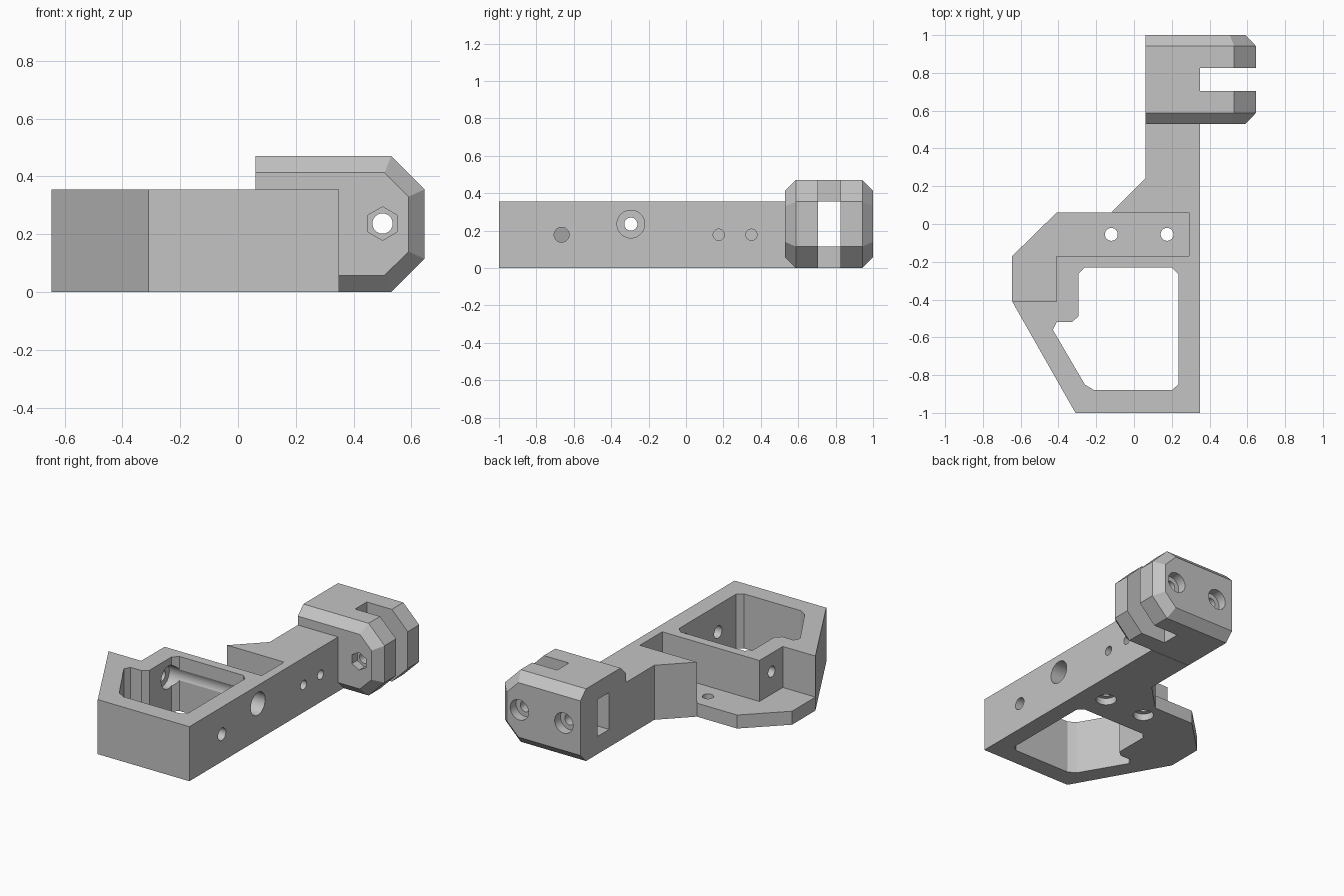
import bpy, bmesh, math
from mathutils import Vector, Matrix

cube = bpy.data.objects.get("Cube")
if cube:
    bpy.data.objects.remove(cube)

grey = bpy.data.materials.new("plain_grey")
grey.use_nodes = True
colour = (0.55, 0.55, 0.55, 1)
grey.diffuse_color = colour
grey.node_tree.nodes["Principled BSDF"].inputs["Base Color"].default_value = colour


def loft(name, rings):
    """Solid through rings of equal point count."""
    bm = bmesh.new()
    loops = [[bm.verts.new(p) for p in ring] for ring in rings]
    n = len(loops[0])
    bm.faces.new(loops[0])
    bm.faces.new(loops[-1])
    for a, b in zip(loops, loops[1:]):
        for i in range(n):
            j = (i + 1) % n
            bm.faces.new((a[i], a[j], b[j], b[i]))
    bmesh.ops.recalc_face_normals(bm, faces=bm.faces)
    mesh = bpy.data.meshes.new(name)
    bm.to_mesh(mesh)
    bm.free()
    mesh.materials.append(grey)
    obj = bpy.data.objects.new(name, mesh)
    bpy.context.collection.objects.link(obj)
    return obj


def prism(name, outline, z0, z1):
    return loft(name, [[(x, y, z) for x, y in outline] for z in (z0, z1)])


def box(name, x0, x1, y0, y1, z0, z1):
    return prism(name, [(x0, y0), (x1, y0), (x1, y1), (x0, y1)], z0, z1)


def bore(start, end, radius, sides=40):
    """Round or hexagonal cutter between two points."""
    a, b = Vector(start), Vector(end)
    axis = (b - a).normalized()
    up = Vector((1, 0, 0)) if abs(axis.z) > 0.5 else Vector((0, 0, 1))
    ring = [Matrix.Rotation(math.tau * i / sides, 3, axis) @ (up * radius) for i in range(sides)]
    return loft("bore_cutter", [[p + r for r in ring] for p in (a, b)])


def carve(obj, cutters):
    for c in cutters:
        c.hide_render = True
        mod = obj.modifiers.new("cut", 'BOOLEAN')
        mod.operation, mod.solver, mod.object = 'DIFFERENCE', 'EXACT', c
    bpy.context.view_layer.update()
    graph = bpy.context.evaluated_depsgraph_get()
    mesh = bpy.data.meshes.new_from_object(obj.evaluated_get(graph))
    obj.modifiers.clear()
    obj.data = mesh
    for c in cutters:
        bpy.data.objects.remove(c)
    # Smooth bores, crisp edges
    bpy.ops.object.select_all(action='DESELECT')
    obj.select_set(True)
    bpy.context.view_layer.objects.active = obj
    bpy.ops.object.shade_smooth_by_angle(angle=math.radians(25))


# Main bracket plate with its arm
body = prism("bracket_body", [
    (-0.31, -1), (0.35, -1), (0.35, 0.585), (0.06, 0.585), (0.06, 0.24),
    (-0.12, 0.06), (-0.41, 0.06), (-0.645, -0.17), (-0.645, -0.41)], 0, 0.355)

# Step that leaves a thin mounting floor
step = prism("step_cutter", [
    (-0.8, -0.41), (-0.41, -0.41), (-0.41, -0.17), (0.29, -0.17),
    (0.29, 0.06), (-0.12, 0.06), (-0.2, 0.2), (-0.8, 0.2)], 0.088, 0.6)

# Large opening through the plate
opening = prism("opening_cutter", [
    (-0.26, -0.23), (0.20, -0.23), (0.235, -0.265), (0.235, -0.85), (0.20, -0.88),
    (-0.21, -0.88), (-0.26, -0.85), (-0.43, -0.56), (-0.41, -0.52),
    (-0.33, -0.52), (-0.295, -0.49), (-0.295, -0.265)], -0.2, 0.6)

cutters = [step, opening,
           bore((0.5, -0.295, 0.235), (-0.34, -0.295, 0.235), 0.074),
           bore((0, -0.295, 0.235), (-0.6, -0.295, 0.235), 0.035),
           bore((0.5, -0.665, 0.178), (0.1, -0.665, 0.178), 0.04)]
# Blind side holes
for y in (0.175, 0.35):
    cutters.append(bore((0.5, y, 0.178), (0.16, y, 0.178), 0.03))
# Floor screw holes, widened underneath
for x in (-0.12, 0.175):
    cutters.append(bore((x, -0.055, -0.1), (x, -0.055, 0.2), 0.034))
    cutters.append(bore((x, -0.055, -0.1), (x, -0.055, 0.045), 0.062))
carve(body, cutters)

# Chamfered clevis head
full = [(0.06, 0), (0.53, 0), (0.645, 0.115), (0.645, 0.355), (0.53, 0.47), (0.06, 0.47)]
inset = [(0.06, 0.058), (0.507, 0.058), (0.59, 0.14), (0.59, 0.33), (0.507, 0.413), (0.06, 0.413)]
head = loft("clevis_head", [[(x, y, z) for x, z in ring] for ring, y in (
    (inset, 0.53), (full, 0.587), (full, 0.943), (inset, 1.0))])

cutters = [box("slot_cutter", 0.35, 0.8, 0.705, 0.825, -0.2, 0.7),
           box("tunnel_cutter", -0.1, 0.5, 0.705, 0.825, 0.115, 0.355),
           bore((0.5, 0.4, 0.237), (0.5, 1.1, 0.237), 0.035),
           bore((0.5, 0.4, 0.237), (0.5, 0.585, 0.237), 0.058, 6),
           bore((0.18, 0.64, 0.237), (0.18, 1.1, 0.237), 0.035)]
for x in (0.18, 0.5):
    cutters.append(bore((x, 0.94, 0.237), (x, 1.1, 0.237), 0.066))
carve(head, cutters)
